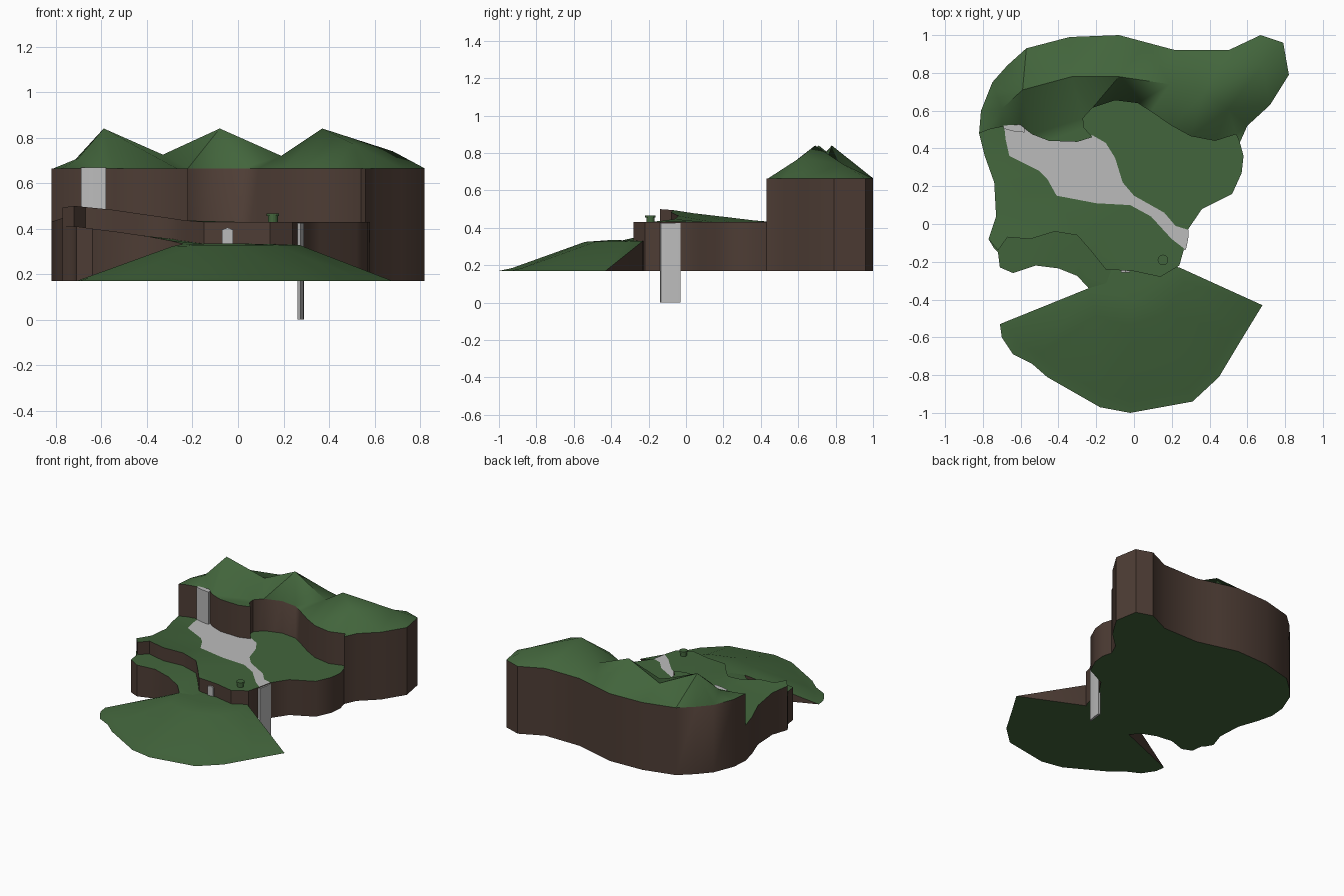
import bpy, bmesh, math
from mathutils import Vector
from mathutils.geometry import delaunay_2d_cdt

if "Cube" in bpy.data.objects:
    bpy.data.objects.remove(bpy.data.objects["Cube"])

def material(name, color):
    m = bpy.data.materials.new(name)
    m.diffuse_color = (*color, 1)
    m.use_nodes = True
    m.node_tree.nodes["Principled BSDF"].inputs["Base Color"].default_value = m.diffuse_color
    return m

GRASS = material("grass", (0.055, 0.13, 0.045))
ROCK = material("rock", (0.075, 0.046, 0.035))
WATER = material("water", (0.5, 0.5, 0.5))

def finish(name, bm, mats, angle=40):
    me = bpy.data.meshes.new(name)
    bm.to_mesh(me)
    bm.free()
    for m in mats:
        me.materials.append(m)
    ob = bpy.data.objects.new(name, me)
    bpy.context.collection.objects.link(ob)
    bpy.ops.object.select_all(action='DESELECT')
    ob.select_set(True)
    bpy.context.view_layer.objects.active = ob
    bpy.ops.object.shade_smooth_by_angle(angle=math.radians(angle))
    return ob

def ccw(pts):
    area = sum(a[0] * b[1] - b[0] * a[1] for a, b in zip(pts, pts[1:] + pts[:1]))
    return pts if area > 0 else pts[::-1]

def landmass(name, outline, z0, top, mats=(GRASS, ROCK), inner=(), edges=(), hole=None, angle=40):
    """Vertical walls under a triangulated top; points may carry their own height."""
    outline = [p if len(p) == 3 else (*p, top) for p in ccw(outline)]
    n = len(outline)
    pts = outline + list(inner)
    faces = [list(range(n))]
    if hole:
        faces.append(list(range(len(pts), len(pts) + len(hole))))
        pts = pts + [(*p, top) for p in ccw(hole)]
    e = [(a + n, b + n) for a, b in edges]
    v, _, f, ov, _, of = delaunay_2d_cdt([Vector(p[:2]) for p in pts], e, faces, 1, 1e-5, True)
    bm = bmesh.new()
    tops = [bm.verts.new((c.x, c.y, pts[min(o)][2] if o else top)) for c, o in zip(v, ov)]
    where = {i: t for t, o in zip(tops, ov) for i in o}
    for tri, src in zip(f, of):
        if 0 in src and 1 not in src:
            bm.faces.new([tops[i] for i in tri])
    low = [bm.verts.new((p[0], p[1], z0)) for p in outline]
    bm.faces.new(low[::-1])
    for i in range(n):
        j = (i + 1) % n
        if outline[i][2] - z0 > 1e-4 or outline[j][2] - z0 > 1e-4:
            bm.faces.new((low[i], low[j], where[j], where[i])).material_index = 1
    bmesh.ops.remove_doubles(bm, verts=bm.verts[:], dist=1e-5)
    bmesh.ops.dissolve_degenerate(bm, edges=bm.edges[:], dist=1e-5)
    if not hole:
        bmesh.ops.recalc_face_normals(bm, faces=bm.faces[:])
    return finish(name, bm, mats, angle)

# Back mountain with three peaks and a spur to the right
mountain = [(-.82, .48), (-.81, .60), (-.75, .75), (-.67, .84), (-.57, .93), (-.34, .99), (-.08, 1.0),
            (.07, .96), (.22, .92), (.50, .92), (.67, 1.0), (.79, .96), (.82, .79), (.72, .63),
            (.60, .52), (.56, .43), (.54, .475), (.43, .44), (.30, .465), (.20, .52), (.09, .595),
            (.02, .64), (-.10, .655), (-.22, .615), (-.27, .56), (-.265, .51), (-.22, .46), (-.30, .435),
            (-.45, .44), (-.54, .475), (-.60, .52), (-.70, .515), (-.77, .50)]
ridge = [(-.70, .61, .71), (-.59, .71, .84), (-.33, .78, .725), (-.08, .78, .84), (.19, .74, .72),
         (.37, .69, .84), (.50, .61, .775), (.68, .84, .74)]
landmass("mountain", mountain, .17, .665, inner=ridge,
         edges=[(0, 1), (1, 2), (2, 3), (3, 4), (4, 5), (5, 6), (5, 7)])

# River course, shared by the plateau opening and the river bed
river = [(-.69, .55), (-.68, .45), (-.66, .36), (-.50, .28), (-.46, .24), (-.41, .15), (-.20, .11),
         (-.02, .10), (.09, .04), (.20, -.08), (.265, -.13), (.285, -.03), (.22, -.01), (.16, .06),
         (0, .15), (-.06, .22), (-.10, .35), (-.15, .43), (-.22, .47), (-.30, .44), (-.45, .445),
         (-.58, .51)]

# Plateau, rising towards its left front corner
plateau = [(-.82, .48, .43), (-.79, .36, .44), (-.74, .22, .457), (-.73, .04, .478), (-.77, -.08, .493),
           (-.72, -.14, .50), (-.67, -.07, .495), (-.55, -.08, .483), (-.42, -.04, .464),
           (-.30, -.06, .447), (-.23, -.14, .436), (-.15, -.24), (0, -.25), (.14, -.28), (.24, -.22),
           (.265, -.13), (.285, -.03), (.36, .08), (.52, .16), (.57, .27), (.58, .36), (.55, .47),
           (.30, .60), (0, .74), (-.30, .72), (-.60, .66), (-.80, .56)]
landmass("plateau", plateau, .17, .43, hole=river)

# River bed with sloping banks
bm = bmesh.new()
bed = bm.faces.new([bm.verts.new((x, y, .43)) for x, y in ccw(river)])
bed.normal_update()
banks = bmesh.ops.inset_region(bm, faces=[bed], thickness=.014, depth=-.012)
for f in banks["faces"]:
    f.material_index = 1
finish("river", bm, (WATER, ROCK))

# Waterfalls and the lip over the edge
wet = (WATER, WATER)
landmass("upper_waterfall", [(-.69, .57), (-.58, .52), (-.58, .485), (-.635, .49), (-.69, .505)], .41, .668, wet)
landmass("lower_waterfall", [(.262, -.14), (.275, -.135), (.287, -.08), (.289, -.03), (.272, -.03),
                             (.268, -.08)], 0, .425, wet)
landmass("waterfall_lip", [(.20, -.06), (.262, -.13), (.284, -.03), (.22, -.02)], .40, .425, wet)

# Lower terrace on the left front
terrace = [(-.77, -.08, .41), (-.74, -.13, .41), (-.72, -.15, .41), (-.71, -.23, .41), (-.64, -.26, .40),
           (-.52, -.22, .385), (-.40, -.235, .367), (-.30, -.275, .348), (-.24, -.34, .333),
           (-.12, -.32, .33), (-.10, -.18, .33), (-.25, -.02, .35), (-.42, 0, .37), (-.68, 0, .40)]
landmass("terrace", terrace, .17, .4)

# Fan-shaped slope at the front
rim = [(-.71, -.53), (-.70, -.60), (-.64, -.69), (-.54, -.74), (-.46, -.81), (-.18, -.97), (-.02, -1.0),
       (.31, -.94), (.45, -.81), (.57, -.61), (.68, -.43)]
slope = [(x, y, .17) for x, y in rim] + [(.24, -.23, .33), (0, -.20, .33), (-.15, -.20, .33), (-.24, -.34, .333)]
crest = [(-.29, -.41, .322), (-.20, -.49, .325), (-.02, -.54, .325), (.16, -.48, .327), (.27, -.31, .328),
         (0, -.40, .335)]
shoulder = [(x * .93, y * .93, .185) for x, y in rim[1:-1]]
landmass("front_slope", slope, .17, .33, inner=crest + shoulder,
         edges=[(0, 1), (1, 2), (2, 3), (3, 4)], angle=50)

# Cave door with a pointed top
bm = bmesh.new()
door = [(-.07, .325), (-.022, .325), (-.022, .395), (-.046, .405), (-.07, .395)]
face = bm.faces.new([bm.verts.new((x, -.257, z)) for x, z in door])
side = bmesh.ops.extrude_face_region(bm, geom=[face])["geom"]
bmesh.ops.translate(bm, vec=(0, .03, 0), verts=[g for g in side if isinstance(g, bmesh.types.BMVert)])
bmesh.ops.recalc_face_normals(bm, faces=bm.faces[:])
finish("cave_door", bm, [WATER])

# Small well near the edge
for name, r, z, h in (("well_wall", .022, .44, .03), ("well_rim", .028, .461, .012)):
    bpy.ops.mesh.primitive_cylinder_add(vertices=12, radius=r, depth=h, location=(.153, -.19, z))
    bpy.context.object.name = name
    bpy.context.object.data.materials.append(GRASS)
